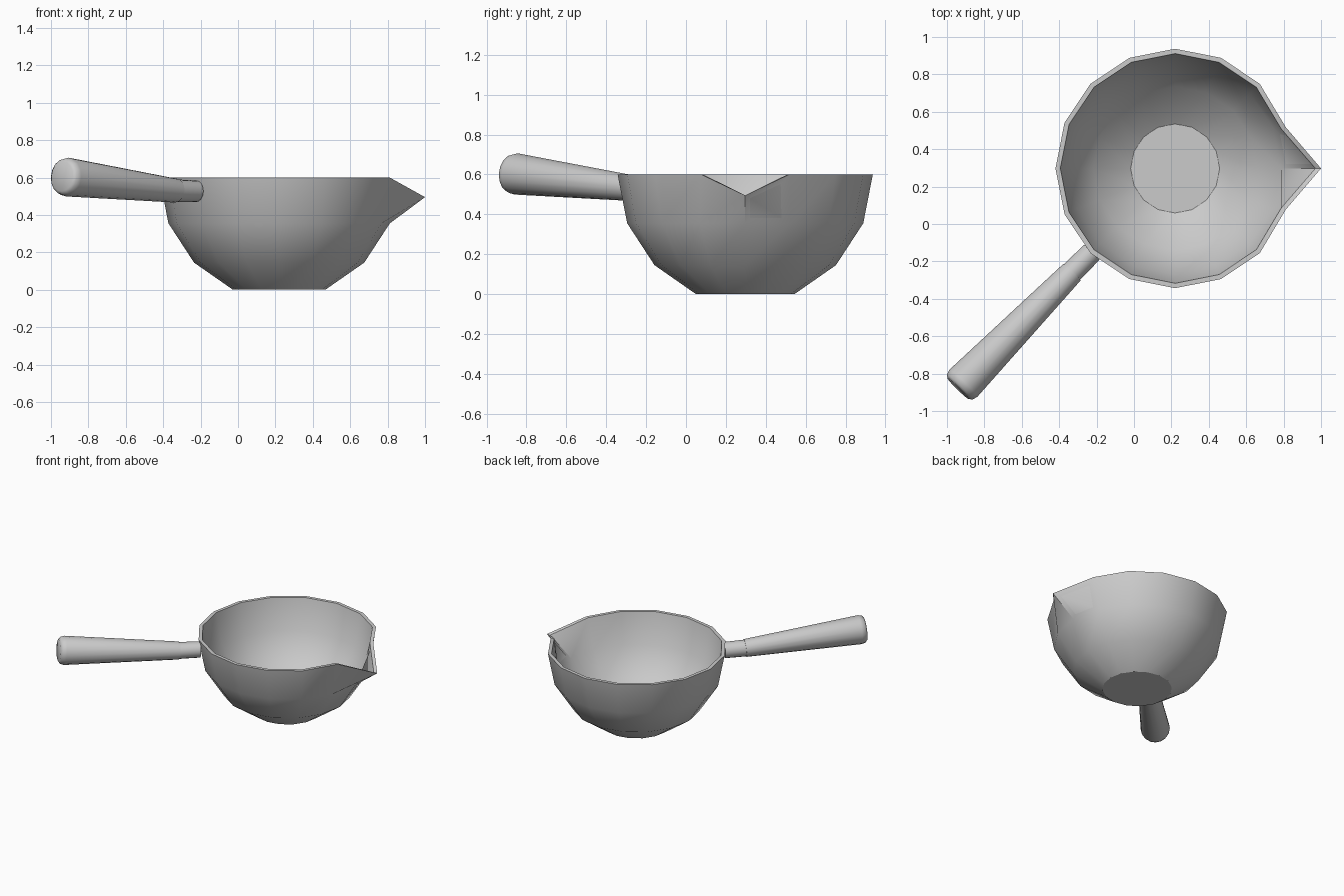
import bpy, bmesh, math
from mathutils import Vector

if "Cube" in bpy.data.objects:
    bpy.data.objects.remove(bpy.data.objects["Cube"])

CX, CY, SIDES = 0.22, 0.297, 16


def finish(bm, name, angle):
    bmesh.ops.recalc_face_normals(bm, faces=bm.faces)
    me = bpy.data.meshes.new(name)
    bm.to_mesh(me)
    bm.free()
    ob = bpy.data.objects.new(name, me)
    bpy.context.collection.objects.link(ob)
    bpy.ops.object.select_all(action='DESELECT')
    ob.select_set(True)
    bpy.context.view_layer.objects.active = ob
    bpy.ops.object.shade_smooth_by_angle(angle=math.radians(angle))
    return ob


def bridge(bm, rings):
    # join successive rings and cap both ends
    for a, b in zip(rings, rings[1:]):
        n = len(a)
        for i in range(n):
            j = (i + 1) % n
            bm.faces.new((a[i], a[j], b[j], b[i]))
    bm.faces.new(rings[0])
    bm.faces.new(rings[-1])


def rod(name, start, end, profile, sides=16):
    # lathe along an axis; profile = (distance from start, radius)
    bm = bmesh.new()
    start, end = Vector(start), Vector(end)
    d = (end - start).normalized()
    u = d.cross(Vector((0, 0, 1))).normalized()
    v = u.cross(d)
    rings = []
    for t, r in profile:
        rings.append([bm.verts.new(start + d * t
                      + u * r * math.cos(2 * math.pi * i / sides)
                      + v * r * math.sin(2 * math.pi * i / sides))
                      for i in range(sides)])
    bridge(bm, rings)
    return finish(bm, name, 40)


# Bowl: outer wall up, over the rim, inner wall down
bm = bmesh.new()
profile = [(0.247, 0.0), (0.455, 0.145), (0.592, 0.355), (0.64, 0.6),
           (0.614, 0.6), (0.567, 0.36), (0.438, 0.162), (0.238, 0.02)]
rings = []
for r, z in profile:
    rings.append([bm.verts.new((CX + r * math.cos(2 * math.pi * i / SIDES),
                                CY + r * math.sin(2 * math.pi * i / SIDES), z))
                  for i in range(SIDES)])
# Pouring spout: pull one rim point out and down, pinch its neighbours
for ring, x in ((rings[3], 1.0), (rings[4], 0.97)):
    ring[0].co = (x, CY, 0.495)
    for k in (1, -1):
        ring[k].co.y = CY + (ring[k].co.y - CY) * 0.9
bridge(bm, rings)
finish(bm, "bowl", 30)

# Handle: level neck, then a rising, widening grip
joint = (-0.332, -0.258, 0.53)
rod("handle_neck", (-0.226, -0.151, 0.526), joint, [(0, 0.058), (0.165, 0.06)])
tip = (-0.94, -0.88, 0.606)
length = (Vector(tip) - Vector(joint)).length
rod("handle_grip", joint, tip,
    [(0, 0.064), (length - 0.04, 0.104), (length - 0.012, 0.096), (length, 0.08)])
